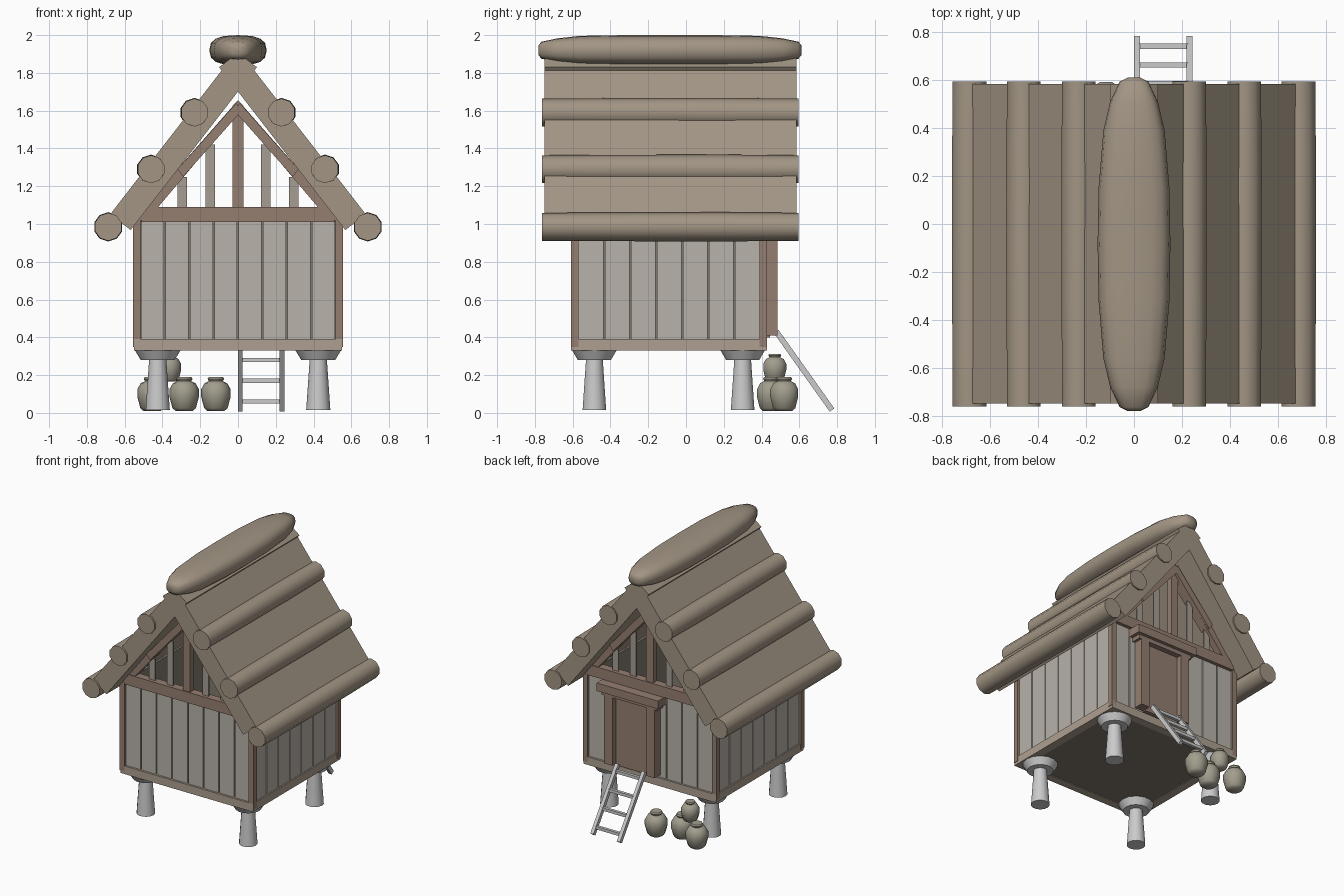
import bpy, bmesh, math
from mathutils import Matrix, Vector

if "Cube" in bpy.data.objects:
    bpy.data.objects.remove(bpy.data.objects["Cube"])


def material(name, rgb):
    m = bpy.data.materials.new(name)
    m.diffuse_color = (*rgb, 1)
    m.use_nodes = True
    m.node_tree.nodes["Principled BSDF"].inputs["Base Color"].default_value = m.diffuse_color
    return m


THATCH = material("thatch", (0.36, 0.30, 0.23))
BEAM = material("beam_wood", (0.30, 0.21, 0.165))
PLANK = material("pale_plank", (0.48, 0.45, 0.40))
SILL = material("sill_wood", (0.42, 0.35, 0.28))
SLAT = material("slat_wood", (0.38, 0.34, 0.29))
CLAY = material("clay", (0.36, 0.34, 0.27))
FLOOR = material("floor_wood", (0.22, 0.19, 0.15))


def finish(name, bm, mat=None, smooth=None):
    bmesh.ops.recalc_face_normals(bm, faces=bm.faces)
    me = bpy.data.meshes.new(name)
    bm.to_mesh(me)
    bm.free()
    ob = bpy.data.objects.new(name, me)
    bpy.context.collection.objects.link(ob)
    if mat:
        me.materials.append(mat)
    if smooth:
        bpy.ops.object.select_all(action='DESELECT')
        ob.select_set(True)
        bpy.context.view_layer.objects.active = ob
        bpy.ops.object.shade_smooth_by_angle(angle=math.radians(smooth))
    return ob


def boxes(name, spans, mat=None):
    """One object from boxes given as (x0, x1, y0, y1, z0, z1)."""
    bm = bmesh.new()
    for x0, x1, y0, y1, z0, z1 in spans:
        m = Matrix.Translation(((x0 + x1) / 2, (y0 + y1) / 2, (z0 + z1) / 2))
        bmesh.ops.create_cube(bm, size=1, matrix=m @ Matrix.Diagonal((x1 - x0, y1 - y0, z1 - z0, 1)))
    return finish(name, bm, mat)


def prism(name, outline, y0, y1, mat):
    """Extrude an (x, z) outline along y."""
    bm = bmesh.new()
    f = bm.faces.new([bm.verts.new((x, y0, z)) for x, z in outline])
    r = bmesh.ops.extrude_face_region(bm, geom=[f])
    bmesh.ops.translate(bm, vec=(0, y1 - y0, 0), verts=[v for v in r["geom"] if isinstance(v, bmesh.types.BMVert)])
    return finish(name, bm, mat)


def loft(name, rings, mat=None, smooth=None):
    """Skin equal-length rings of points and cap both ends."""
    bm = bmesh.new()
    vs = [[bm.verts.new(p) for p in ring] for ring in rings]
    n = len(vs[0])
    for a, b in zip(vs, vs[1:]):
        for i in range(n):
            bm.faces.new((a[i], a[(i + 1) % n], b[(i + 1) % n], b[i]))
    bm.faces.new(vs[0])
    bm.faces.new(vs[-1])
    return finish(name, bm, mat, smooth)


def lathe(name, x, y, profile, n, mat=None, smooth=35):
    return loft(name, [[(x + r * math.cos(2 * math.pi * i / n), y + r * math.sin(2 * math.pi * i / n), z)
                        for i in range(n)] for r, z in profile], mat, smooth)


def stick(name, p, q, w, d, mat=None):
    """Square bar between two points, w wide along x."""
    p, q = Vector(p), Vector(q)
    z = (q - p).normalized()
    x = Vector((1, 0, 0))
    y = z.cross(x)
    m = Matrix((x, y, z)).transposed().to_4x4()
    m.translation = (p + q) / 2
    bm = bmesh.new()
    bmesh.ops.create_cube(bm, size=1, matrix=m @ Matrix.Diagonal((w, d, (q - p).length, 1)))
    return finish(name, bm, mat)


# stone legs with flared caps
for x in (-0.425, 0.425):
    for y in (-0.485, 0.3):
        lathe("leg", x, y, [(0.064, 0.015), (0.045, 0.29)], 14)
        lathe("leg_cap", x, y, [(0.09, 0.28), (0.12, 0.33)], 14)

# floor and sill beams
X, YF, YB = 0.55, -0.61, 0.43
boxes("floor", [(-0.5, 0.5, -0.56, 0.38, 0.335, 0.375)], FLOOR)
boxes("sill", [(-X, X, YF, YF + 0.06, 0.33, 0.39), (-X, X, YB - 0.06, YB, 0.33, 0.39),
               (-X, -X + 0.06, YF + 0.06, YB - 0.06, 0.33, 0.39),
               (X - 0.06, X, YF + 0.06, YB - 0.06, 0.33, 0.39)], SILL)

# corner posts
boxes("corner_posts", [(s * 0.535 - 0.02, s * 0.535 + 0.02, y - 0.02, y + 0.02, 0.35, 1.04)
                       for s in (-1, 1) for y in (YF + 0.02, YB - 0.02)], BEAM)

# plank walls over thin backing boards
fb, side = [], []
for i in range(8):
    x0 = -0.517 + i * 0.1292
    for y in (YF + 0.015, YB - 0.04):
        fb.append((x0 + 0.004, x0 + 0.125, y, y + 0.025, 0.385, 1.04))
for i in range(7):
    y0 = -0.572 + i * 0.138
    for x in (-0.54, 0.515):
        side.append((x, x + 0.025, y0 + 0.004, y0 + 0.134, 0.385, 1.03))
boxes("gable_wall_planks", fb, PLANK)
boxes("side_wall_planks", side, PLANK)
boxes("wall_backing", [(-0.515, 0.515, -0.57, -0.56, 0.38, 1.03), (-0.515, 0.515, 0.38, 0.39, 0.38, 1.03),
                       (-0.515, -0.505, -0.56, 0.38, 0.38, 1.03),
                       (0.505, 0.515, -0.56, 0.38, 0.38, 1.03)], FLOOR)

# open gables: tie beam, king post, rafters and slats
for end, y0, y1 in (("front", YF - 0.01, YF + 0.05), ("back", YB - 0.05, YB + 0.01)):
    boxes(end + "_tie_beam", [(-0.51, 0.51, y0, y1, 1.01, 1.09)], BEAM)
    boxes(end + "_king_post", [(-0.03, 0.03, y0 + 0.01, y1 - 0.01, 1.09, 1.62)], BEAM)
    for s in (-1, 1):
        prism(end + "_rafter", [(-0.03 * s, 1.625), (0, 1.655), (0.55 * s, 1.03), (0.49 * s, 1.01)],
              y0 + 0.005, y1 - 0.005, BEAM)
        prism(end + "_rafter_plate", [(-0.02 * s, 1.60), (0.01 * s, 1.64), (0.32 * s, 1.29), (0.29 * s, 1.25)],
              y0 - 0.01, y1 + 0.01, BEAM)
    boxes(end + "_slats", [(s * x - 0.025, s * x + 0.025, y0 + 0.025, y1 - 0.025, 1.08, t)
                           for s in (-1, 1) for x, t in ((0.148, 1.42), (0.296, 1.25))], SLAT)

# door with frame on the back wall
boxes("door", [(-0.01, 0.27, 0.40, 0.445, 0.40, 0.94)], BEAM)
boxes("door_frame", [(-0.08, -0.01, 0.40, 0.485, 0.41, 0.94), (0.27, 0.34, 0.40, 0.485, 0.41, 0.94),
                     (-0.10, 0.36, 0.40, 0.485, 0.92, 0.95), (-0.125, 0.385, 0.40, 0.51, 0.95, 1.01)], BEAM)

# roof slabs crossing at the ridge, with logs along each slope
d, n = Vector((0.61, -0.792)), Vector((0.792, 0.61))
for s in (-1, 1):
    a, b, t = Vector((-0.1, 1.83)), Vector((0.568, 0.968)), 0.137
    prism("roof_slab", [(s * p.x, p.y) for p in (a, b, b + n * t, a + n * t)], -0.75, 0.585, THATCH)
    for x, z in ((0.23, 1.59), (0.46, 1.29), (0.687, 0.985)):
        loft("roof_log", [[(s * x + 0.076 * k * math.cos(2 * math.pi * (i + 0.5) / 10), y,
                            z + 0.076 * k * math.sin(2 * math.pi * (i + 0.5) / 10)) for i in range(10)]
                          for y, k in ((-0.763, 0.97), (-0.4, 1.0), (0.2, 1.02), (0.595, 0.97))],
             THATCH, 45)

# rounded ridge cap
rings = []
for y, w, h in ((-0.782, 0.025, 0.025), (-0.765, 0.06, 0.045), (-0.68, 0.1, 0.063), (-0.56, 0.128, 0.076),
                (-0.32, 0.148, 0.08), (-0.085, 0.152, 0.08), (0.15, 0.148, 0.08), (0.39, 0.128, 0.076),
                (0.51, 0.1, 0.063), (0.595, 0.06, 0.045), (0.612, 0.025, 0.025)):
    ring = []
    for i in range(16):
        c, q = math.cos(math.pi * i / 8), math.sin(math.pi * i / 8)
        ring.append((w * math.copysign(abs(c) ** 0.75, c), y, 1.92 + h * math.copysign(abs(q) ** 0.75, q)))
    rings.append(ring)
loft("ridge_cap", rings, THATCH, 60)

# ladder leaning at the door
for x in (0.012, 0.232):
    stick("ladder_rail", (x, 0.773, 0.015), (x, 0.478, 0.43), 0.026, 0.03)
boxes("ladder_rungs", [(0.02, 0.225, y - 0.011, y + 0.011, z - 0.011, z + 0.011)
                       for y, z in ((0.742, 0.06), (0.664, 0.17), (0.586, 0.28), (0.508, 0.39))])

# clay jars
for x, y, z, k in ((-0.117, 0.52, 0.01, 1), (-0.285, 0.45, 0.01, 1), (-0.455, 0.52, 0.01, 1), (-0.365, 0.47, 0.165, 0.82)):
    lathe("jar", x, y, [(r * k, z + h * k) for r, h in
                        ((0.045, 0), (0.062, 0.015), (0.078, 0.075), (0.078, 0.115), (0.06, 0.147),
                         (0.037, 0.158), (0.044, 0.17), (0.038, 0.18))], 10, CLAY, 50)
